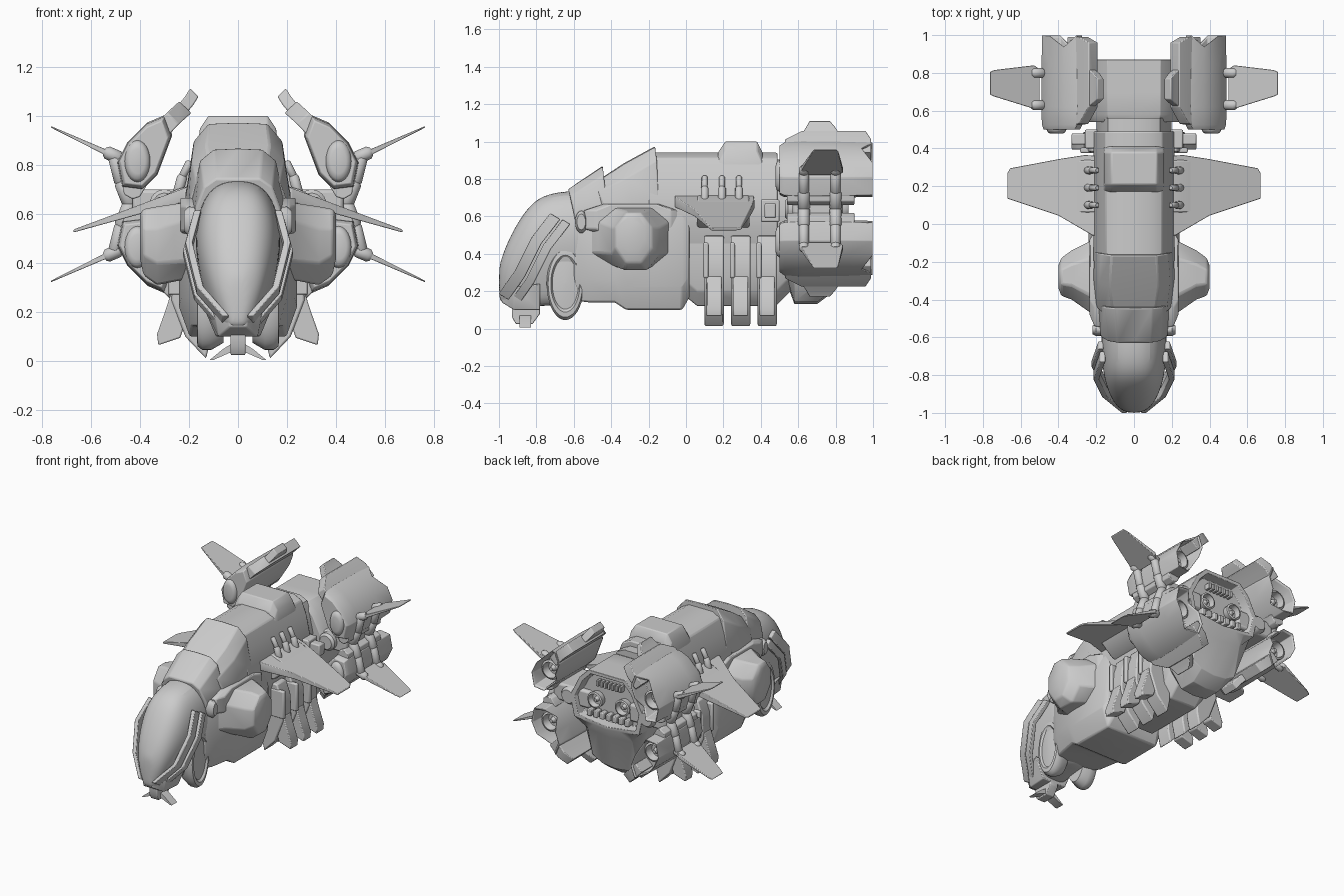
import bpy, bmesh, math
from mathutils import Vector

if "Cube" in bpy.data.objects:
    bpy.data.objects.remove(bpy.data.objects["Cube"])

MID = 0.64  # height of the plane between upper and lower engines


def skin(name, rings, mirror="", bevel=0.0):
    """Skin a stack of equal-length rings, cap the ends, optionally mirror."""
    z0 = MID if "Z" in mirror else 0.0
    bm = bmesh.new()
    vs = [[bm.verts.new((p[0], p[1], p[2] - z0)) for p in r] for r in rings]
    n = len(vs[0])
    for a, b in zip(vs, vs[1:]):
        for i in range(n):
            j = (i + 1) % n
            bm.faces.new((a[i], a[j], b[j], b[i]))
    bm.faces.new(vs[0])
    bm.faces.new(vs[-1])
    bmesh.ops.recalc_face_normals(bm, faces=bm.faces)
    me = bpy.data.meshes.new(name)
    bm.to_mesh(me)
    bm.free()
    ob = bpy.data.objects.new(name, me)
    ob.location.z = z0
    bpy.context.collection.objects.link(ob)
    if bevel:
        m = ob.modifiers.new("bevel", "BEVEL")
        m.width, m.segments = bevel, 2
    if mirror:
        m = ob.modifiers.new("mirror", "MIRROR")
        m.use_axis = ("X" in mirror, False, "Z" in mirror)
        m.use_mirror_merge = False
    return ob


def sym(pts):
    """Complete a right-hand half outline (x, y, z) to a full ring."""
    return list(pts) + [(-x, y, z) for x, y, z in reversed(pts) if x > 0]


def sec(y, half):
    return sym([(x, y, z) for x, z in half])


def prism(name, outline, y0, y1, mirror="X", bevel=0.0):
    return skin(name, [[(x, y, z) for x, z in outline] for y in (y0, y1)], mirror, bevel)


def box(name, x0, x1, y0, y1, z0, z1, mirror="", bevel=0.008):
    return prism(name, [(x0, z0), (x1, z0), (x1, z1), (x0, z1)], y0, y1, mirror, bevel)


def lathe(name, c, d, prof, mirror="X", su=1, sv=1, n=24):
    """Turn (radius, height) points round direction d at c."""
    c, w = Vector(c), Vector(d).normalized()
    u = Vector((1, 0, 0)) if abs(w.y) > 0.9 else Vector((0, 1, 0))
    v = w.cross(u)
    ang = [2 * math.pi * i / n for i in range(n)]
    return skin(name, [[c + w * h + u * (su * r * math.cos(a)) + v * (sv * r * math.sin(a))
                        for a in ang] for r, h in prof], mirror)


def rod(name, a, b, r, mirror="X"):
    L = (Vector(b) - Vector(a)).length
    return lathe(name, a, Vector(b) - Vector(a),
                 [(r * .6, 0), (r, r * .5), (r, L - r * .5), (r * .6, L)], mirror, n=12)


def blade(name, outline, zr, slope, t0, t1, mirror):
    """Tapered plate from an (x, y) outline; z rises with x."""
    xs = [p[0] for p in outline]
    lo, hi = min(xs), max(xs)
    def ring(s):
        return [(x, y, zr + slope * (x - lo) + s * (t0 + (t1 - t0) * (x - lo) / (hi - lo)))
                for x, y in outline]
    return skin(name, [ring(-1), ring(1)], mirror, 0.003)


# cockpit canopy and nose
shape = [(0, 1), (.5, .98), (.86, .84), (1, .62), (.9, .38), (.68, .14), (.5, 0), (0, 0)]
can = [(-1.0, .03, .16, .33), (-.985, .07, .14, .38), (-.945, .115, .13, .49),
       (-.84, .16, .12, .67), (-.74, .175, .12, .725), (-.62, .18, .14, .74), (-.48, .18, .14, .74)]
c = skin("canopy_nose", [sec(y, [(x * w, a + z * (b - a)) for x, z in shape]) for y, w, a, b in can])
c.modifiers.new("round", "SUBSURF").levels = 2
c.modifiers["round"].render_levels = 2

# canopy frame strips and chin
for k, (dx, dy, dz, h) in enumerate([(0, 0, 0, .032), (.01, .06, -.03, .024)]):
    path = [(.165, -.70, .60), (.20, -.80, .47), (.155, -.89, .29), (.05, -.975, .17)]
    skin(f"canopy_frame_{k}", [[(x + dx + sx * .014, y + dy - sn * h * .84, z + dz + sn * h * .5)
         for sx, sn in ((-1, -1), (1, -1), (1, 1), (-1, 1))] for x, y, z in path], "X", .004)
skin("chin_block", [sec(-.985, [(0, .2), (.04, .2), (.035, .14), (0, .14)]),
                    sec(-.92, [(0, .22), (.10, .22), (.08, .10), (0, .10)]),
                    sec(-.78, [(0, .24), (.15, .24), (.09, .1), (0, .1)])], bevel=.006)
skin("chin_sensor", [sec(y, [(0, .12), (.03, .12), (.03, b), (0, b)])
                     for y, b in ((-.93, .06), (-.91, .025), (-.82, .025), (-.78, .08))], bevel=.004)
prism("chin_fin", [(.02, .075), (.06, .05), (.115, .005), (.1, .005), (.02, .04)], -.89, -.83)

# cheek discs and hinge knobs
lathe("cheek_disc", (.06, -.645, .24), (1, 0, 0),
      [(.85, 0), (1, .05), (1, .085), (.92, .105), (.78, .108), (.7, .095), (.4, .10), (.01, .102)],
      su=.10, sv=.195, n=36)
lathe("hood_hinge", (.14, -.56, .57), (1, 0, 0), [(.9, 0), (1, .06), (.7, .08)], su=.033, sv=.06)

# hood and cowl shells over the neck
skin("canopy_hood", [
    sym([(0, -.63, .745), (.09, -.63, .745), (.14, -.62, .71), (.175, -.60, .62), (.16, -.58, .5), (0, -.58, .5)]),
    sym([(0, -.445, .87), (.10, -.445, .865), (.155, -.44, .82), (.19, -.42, .66), (.17, -.42, .5), (0, -.42, .5)])],
    bevel=.008)
skin("neck_cowl", [
    sym([(0, -.49, .78), (.11, -.49, .775), (.17, -.47, .73), (.20, -.44, .65), (.18, -.44, .5), (0, -.44, .5)]),
    sym([(0, -.33, .885), (.13, -.33, .88), (.19, -.31, .81), (.215, -.29, .66), (.2, -.29, .5), (0, -.29, .5)]),
    sym([(0, -.165, .975), (.12, -.165, .97), (.18, -.155, .9), (.21, -.145, .7), (.19, -.145, .5), (0, -.145, .5)])],
    bevel=.008)

# main hull, dorsal hump, collar
hull = [(0, .94), (.09, .94), (.15, .91), (.185, .82), (.215, .68), (.215, .55), (.17, .4), (0, .4)]
skin("main_hull", [sec(y, hull) for y in (-.2, .15, .49)], bevel=.008)
skin("dorsal_hump", [sec(y, [(0, t), (.12, t), (.155, t - .05), (.165, .86), (0, .86)])
                     for y, t in ((.17, .94), (.21, 1.0), (.38, 1.0), (.41, .94))], bevel=.006)
skin("rear_collar", [sec(y, [(x * .92, .64 + (z - .64) * .88) for x, z in hull]) for y in (.48, .56)])
box("side_stub", .19, .26, .40, .50, .57, .69, "X")
box("side_stub_end", .25, .33, .42, .48, .59, .67, "X")

# belly hull
skin("belly_front", [sec(y, [(0, .64), (w * .85, .64), (w, .52), (w, b + .12), (w * .82, b), (0, b)])
     for y, w, b in ((-.6, .16, .15), (-.52, .2, .14), (-.38, .23, .14), (-.32, .24, .10), (-.02, .24, .10), (.02, .22, .17))],
     bevel=.01)
skin("belly_rear", [sec(y, [(0, .55), (.18, .55), (.19, .4), (.16, b + .08), (.1, b), (0, b)])
     for y, b in ((0, .17), (.06, .12), (.48, .12), (.56, .2))], bevel=.008)

# shoulder pods
def podring(x, y0, y1, z0, z1, k):
    dy, dz = (y1 - y0) * k, (z1 - z0) * k
    return [(x, y0 + dy, z0), (x, y1 - dy, z0), (x, y1, z0 + dz), (x, y1, z1 - dz),
            (x, y1 - dy, z1), (x, y0 + dy, z1), (x, y0, z1 - dz), (x, y0, z0 + dz)]
skin("shoulder_pod", [podring(.15, -.57, -.05, .34, .65, .2), podring(.23, -.47, -.09, .33, .645, .24),
                      podring(.33, -.40, -.14, .31, .63, .28), podring(.385, -.38, -.18, .35, .62, .3),
                      podring(.40, -.34, -.22, .42, .60, .3)], "X", .01)
skin("pod_sleeve", [podring(x, a, b, .5, .665, .2) for x, a, b in ((.1, -.56, -.03), (.21, -.54, -.04), (.235, -.48, -.08))],
     "X", .006)

# main wings with root fairing and exhaust bumps
blade("main_wing", [(.18, .36), (.26, .365), (.39, .345), (.655, .295), (.67, .27), (.67, .135), (.40, .045), (.22, -.06), (.18, -.06)],
      .69, -.325, .03, .006, "X")
prism("wing_root", [(.18, .72), (.25, .70), (.34, .655), (.33, .63), (.24, .55), (.18, .53)], .06, .34, bevel=.01)
for i in range(3):
    y = .10 + .092 * i
    rod(f"exhaust_bump_{i}", (.252, y, .66), (.225, y, .76), .021)
    rod(f"exhaust_tip_{i}", (.228, y, .75), (.195, y, .815), .016)

# belly vent ribs: column, outward nozzle and inner foot
for i in range(3):
    y = .15 + .142 * i
    prism(f"vent_rib_{i}", [(.12, .5), (.23, .495), (.265, .4), (.272, .25), (.215, .1), (.13, .01), (.11, .1)],
          y - .052, y + .052, bevel=.008)
    prism(f"vent_nozzle_{i}", [(.22, .3), (.272, .28), (.298, .2), (.33, .11), (.325, .065), (.235, .095), (.2, .2)],
          y - .04, y + .04, bevel=.006)
    box(f"vent_bracket_{i}", .18, .285, y - .058, y - .03, .27, .46, "X")

# rear engine block: keel sweeps up to a recessed back plate
tail = [(0, .87), (.14, .87), (.21, .80), (.28, .66), (.25, .52), (.17, .24), (.1, .13), (0, .13)]
def tailring(y, zmin, k=1.0):
    return sec(y, [(x * k, .67 + (max(z, zmin + .12 * x) - .67) * k) for x, z in tail])
skin("rear_block", [tailring(.54, .2, .92), tailring(.58, .13), tailring(.70, .13), tailring(.78, .19),
                    tailring(.83, .42), tailring(.87, .49), tailring(.87, .49, .88), tailring(.81, .49, .84)], bevel=.003)
ring_prof = [(.05, 0), (.056, .05), (.045, .055), (.036, .02), (.018, .02), (.01, .045)]
lathe("tail_nozzle", (.105, .80, .66), (0, 1, 0), ring_prof)
for i in range(7):
    x = -.144 + .048 * i
    box(f"tail_grill_{i}", x - .016, x + .016, .80, .86, .545, .59, bevel=.005)
    box(f"tail_slot_{i}", x * .6 - .009, x * .6 + .009, .80, .85, .76, .80, bevel=.003)

# four engine nacelles, open at the back with a notched rim
nac = [(.47, .71), (.39, .70), (.33, .76), (.30, .84), (.27, .92), (.30, 1.0), (.37, .97), (.45, .89), (.49, .81)]
def nring(y, k, jag=0):
    return [(.395 + (x - .395) * k, y - jag * (i in (2, 6)), .83 + (z - .83) * k) for i, (x, z) in enumerate(nac)]
skin("engine_nacelle", [nring(.5, .88), nring(.525, .98), nring(.62, 1.02), nring(.85, 1), nring(1.0, .97, .06),
                        nring(.99, .87, .06), nring(.87, .78)], "XZ", .004)
lathe("engine_intake", (.41, .478, .815), (0, 1, 0), [(.6, 0), (.85, .006), (1, .02), (1, .06)], "XZ", .052, .085)
lathe("engine_nozzle", (.395, .85, .82), (0, 1, 0), [(r * 1.2, h * 1.4) for r, h in ring_prof], "XZ")

# nacelle crests
def crest(name, stations, t):
    """Slab rising inward; stations are (x, z, y0, y1)."""
    nx, nz = .72 * t, .69 * t
    return skin(name, [[(x + s * nx, y, z + s * nz) for s, y in ((-1, a), (1, a), (1, b), (-1, b))]
                       for x, z, a, b in stations], "XZ", .005)
crest("nacelle_crest", [(.33, .92, .52, .99), (.265, .99, .53, .99), (.215, 1.035, .62, .96)], .034)
crest("crest_tip", [(.25, 1.0, .60, .84), (.2, 1.06, .64, .80), (.178, 1.095, .66, .77)], .024)
prism("nacelle_keel", [(.37, .72), (.47, .73), (.465, .68), (.43, .66), (.40, .67)], .54, .9, "XZ", .005)

# nacelle fins, hinges and linking struts
blade("nacelle_fin", [(.50, .82), (.53, .84), (.74, .815), (.763, .805), (.763, .685), (.74, .675), (.53, .61), (.50, .63)],
      .833, .465, .014, .003, "XZ")
for k, y in enumerate((.63, .80)):
    rod(f"fin_hinge_{k}", (.475, y, .825), (.545, y, .855), .027, "XZ")
    rod(f"link_upper_{k}", (.505, y, .84), (.475, y, .72), .027, "XZ")
    rod(f"link_middle_{k}", (.478, y, .74), (.435, y, .63), .032, "XZ")
box("engine_crossbar", .15, .43, .57, .84, .58, .70, "X", .015)
lathe("crossbar_roller", (.30, .53, .64), (0, 1, 0), [(.045, 0), (.06, .015), (.06, .32), (.045, .34)])

# smooth shading with sharp edges kept
for ob in bpy.context.scene.objects:
    ob.select_set(True)
    bpy.context.view_layer.objects.active = ob
bpy.ops.object.shade_smooth_by_angle(angle=math.radians(42))
